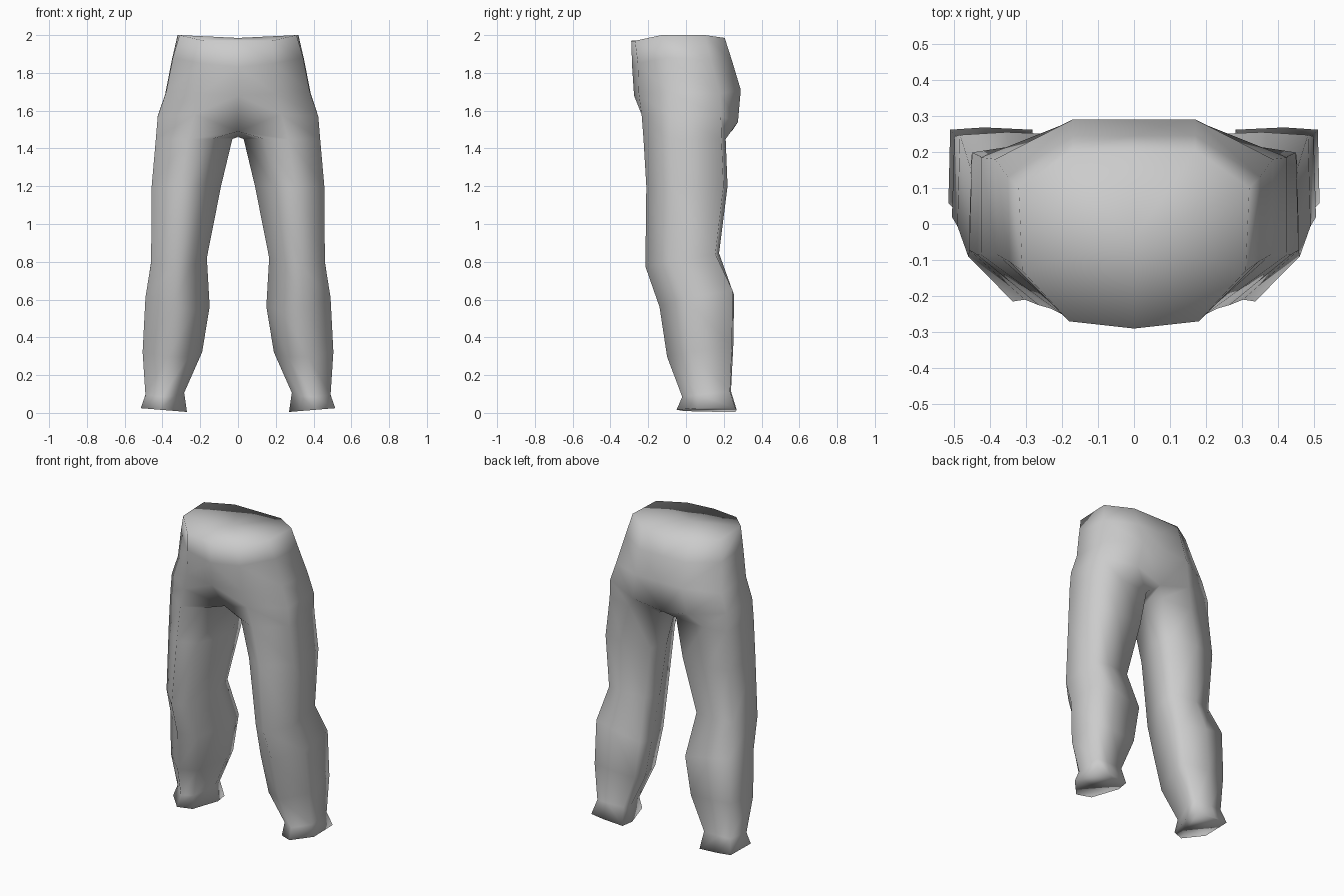
import bpy, bmesh

if "Cube" in bpy.data.objects:
    bpy.data.objects.remove(bpy.data.objects["Cube"])

# Half pelvis rings, top to bottom: front centre, front, outer front, outer back, back, back centre
PELVIS = [
    [(0, -.29, 1.97), (.18, -.27, 1.97), (.31, -.13, 2.0), (.32, .10, 2.0), (.17, .205, 1.985), (0, .205, 1.985)],
    [(0, -.285, 1.83), (.19, -.255, 1.85), (.345, -.105, 1.88), (.35, .13, 1.87), (.17, .245, 1.86), (0, .245, 1.86)],
    [(0, -.275, 1.68), (.20, -.25, 1.69), (.38, -.085, 1.70), (.385, .18, 1.69), (.17, .29, 1.71), (0, .29, 1.71)],
    [(0, -.14, 1.49), (.23, -.235, 1.58), (.425, -.085, 1.57), (.425, .185, 1.57), (.20, .275, 1.54), (0, .245, 1.495)],
]
# Leg sections in their bounding box: (inner to outer, front to back)
THIGH = [(.27, .13), (.58, 0), (1, .32), (.98, .95), (.6, 1), (.08, .96), (0, .65)]
CALF = [(.23, .13), (.58, 0), (1, .34), (.98, .98), (.6, 1), (.05, .98), (0, .72)]
# Leg rings: height, inner x, outer x, front y, back y, tilt to the back, drop of the inner side
LEG = [
    (1.45, .03, .435, -.225, .21, 0, 0, THIGH),
    (1.20, .09, .457, -.21, .22, 0, 0, THIGH),
    (.81, .165, .46, -.215, .175, .07, 0, THIGH),
    (.62, .15, .49, -.14, .255, .06, .07, CALF),
    (.33, .19, .505, -.10, .25, .05, .02, CALF),
    (.10, .285, .49, -.02, .238, .03, 0, CALF),
    (.025, .27, .515, -.05, .268, 0, .02, CALF),
]

bm = bmesh.new()


def bridge(a, b, closed):
    n = len(b)
    for i in range(n if closed else n - 1):
        j = (i + 1) % n
        bm.faces.new((a[i], a[j], b[j], b[i]))


# Pelvis, open along the mirror plane
rings = [[bm.verts.new(p) for p in ring] for ring in PELVIS]
for a, b in zip(rings, rings[1:]):
    bridge(a, b, False)

# Waist cap
centre = bm.verts.new((0, -.04, 1.985))
for a, b in zip(rings[0], rings[0][1:]):
    bm.faces.new((centre, b, a))

# Leg, starting at the crotch
previous = rings[-1] + [bm.verts.new((0, .09, 1.46))]
for z, xi, xo, yf, yb, tilt, drop, section in LEG:
    ring = [bm.verts.new((xi + u * (xo - xi), yf + v * (yb - yf),
                          z + tilt * (v - .5) - drop * (1 - u)))
            for u, v in section]
    bridge(previous, ring, True)
    previous = ring

# Hem cap
bm.faces.new(previous)

bmesh.ops.recalc_face_normals(bm, faces=bm.faces)
for face in bm.faces:
    face.smooth = True

mesh = bpy.data.meshes.new("trousers")
bm.to_mesh(mesh)
bm.free()
trousers = bpy.data.objects.new("trousers", mesh)
bpy.context.collection.objects.link(trousers)

# Mirrored second half
mirror = trousers.modifiers.new("mirror", 'MIRROR')
mirror.use_clip = True
mirror.merge_threshold = .001

# Cloth colour
cloth = bpy.data.materials.new("grey cloth")
cloth.diffuse_color = (.6, .6, .6, 1)
cloth.use_nodes = True
cloth.node_tree.nodes["Principled BSDF"].inputs["Base Color"].default_value = cloth.diffuse_color
mesh.materials.append(cloth)
